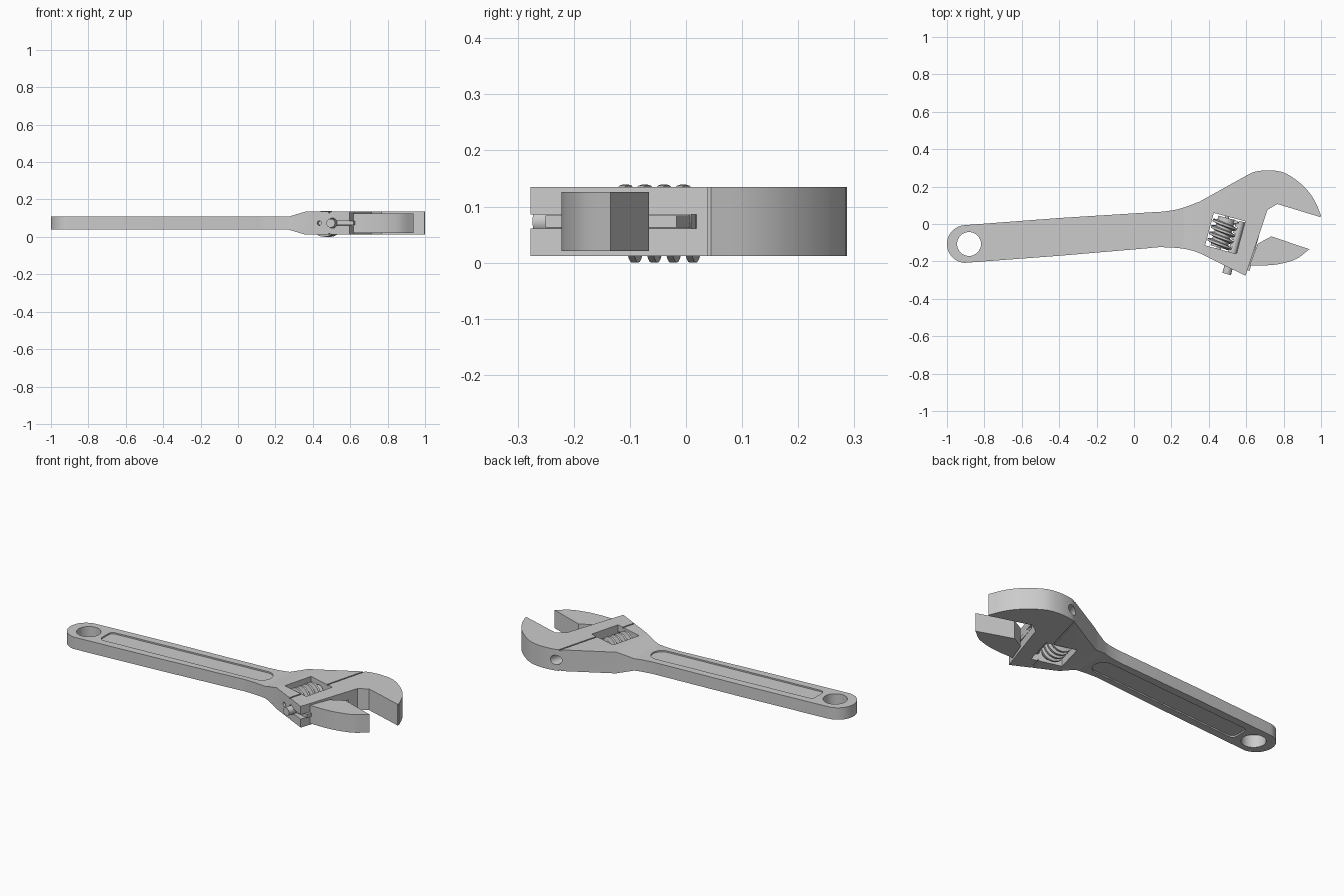
import bpy, bmesh, math
from mathutils import Matrix, Vector

if "Cube" in bpy.data.objects:
    bpy.data.objects.remove(bpy.data.objects["Cube"])

ZC = 0.0735                                     # mid-plane of the tool
# tilted head frame: local x = towards jaw tips, local y = along jaw travel
HEAD = Matrix.Translation((0.5, -0.25, ZC)) @ Matrix.Rotation(math.radians(-15), 4, 'Z')


def finish(name, bm, mat=Matrix()):
    bmesh.ops.recalc_face_normals(bm, faces=bm.faces)
    bm.transform(mat)
    me = bpy.data.meshes.new(name)
    bm.to_mesh(me)
    bm.free()
    ob = bpy.data.objects.new(name, me)
    bpy.context.collection.objects.link(ob)
    return ob


def prism(name, pts, z0, z1, mat=Matrix()):
    bm = bmesh.new()
    f = bm.faces.new([bm.verts.new((x, y, z0)) for x, y in pts])
    r = bmesh.ops.extrude_face_region(bm, geom=[f])
    bmesh.ops.translate(bm, vec=(0, 0, z1 - z0),
                        verts=[v for v in r['geom'] if isinstance(v, bmesh.types.BMVert)])
    return finish(name, bm, mat)


def box(name, x0, x1, y0, y1, z0, z1, mat=HEAD):
    return prism(name, [(x0, y0), (x1, y0), (x1, y1), (x0, y1)], z0, z1, mat)


def rod(name, p, u0, u1, r, z=0, n=32):
    """Cylinder along the jaw travel direction."""
    m = HEAD @ Matrix.Translation((p, 0, z)) @ Matrix.Rotation(math.radians(-90), 4, 'X')
    return prism(name, arc(0, 0, r, 0, 360 - 360 / n, n - 1), u0, u1, m)


def arc(cx, cy, r, a0, a1, n=10):
    return [(cx + r * math.cos(math.radians(a0 + (a1 - a0) * i / n)),
             cy + r * math.sin(math.radians(a0 + (a1 - a0) * i / n))) for i in range(n + 1)]


def spline(pts, n=5):
    """Smooth curve through the points."""
    v = [Vector(p) for p in pts]
    v = [2 * v[0] - v[1]] + v + [2 * v[-1] - v[-2]]
    out = []
    for a, b, c, d in zip(v, v[1:], v[2:], v[3:]):
        for i in range(n):
            t = i / n
            out.append(tuple(0.5 * (2 * b + (c - a) * t + (2 * a - 5 * b + 4 * c - d) * t * t
                                    + (3 * b - a - 3 * c + d) * t ** 3)))
    return out + [tuple(v[-2])]


def boolean(ob, cutter, op='DIFFERENCE'):
    cutter.hide_render = True
    m = ob.modifiers.new('cut', 'BOOLEAN')
    m.object, m.operation, m.solver = cutter, op, 'EXACT'
    bpy.context.view_layer.objects.active = ob
    bpy.ops.object.modifier_apply(modifier='cut')
    bpy.data.objects.remove(cutter)


# body outline: handle, neck, fixed jaw
outline = (
    arc(-0.899, -0.107, 0.101, 266, 94, 24)
    + [(-0.4, 0.032)]
    + spline([(0.1, 0.063), (0.17, 0.068), (0.25, 0.083), (0.35, 0.119)])
    + spline([(0.61, 0.264), (0.65, 0.280), (0.724, 0.287), (0.80, 0.275), (0.87, 0.233),
              (0.93, 0.177), (0.97, 0.117), (1.0, 0.045)])
    + [(0.996, 0.037), (0.766, 0.107), (0.713, 0.075), (0.596, -0.277)]
    + spline([(0.36, -0.160), (0.31, -0.142), (0.24, -0.129), (0.14, -0.124), (0.08, -0.129)])
    + [(-0.4, -0.170)])
body = prism('wrench_body', outline, 0.012, 0.135)

# thin handle, flaring to the thick head
side = [(-1.1, 0.039), (0.27, 0.039), (0.36, 0.012), (1.1, 0.012)]
side += [(x, 2 * ZC - z) for x, z in reversed(side)]
boolean(body, prism('thickness', side, -0.5, 0.5, Matrix.Rotation(math.radians(90), 4, 'X')),
        'INTERSECT')

# hanging hole
boolean(body, prism('hole', arc(-0.882, -0.107, 0.064, 0, 350, 35), -0.1, 0.3))

# recessed handle panels and head grooves on both faces
panel = (arc(0.176, -0.031, 0.058, -86, 94, 16)
         + arc(-0.757, -0.066, 0.027, 94, 180, 6)
         + arc(-0.757, -0.124, 0.027, 180, 274, 6))
for s in (1, -1):
    a, b = sorted((ZC + s * 0.0265, ZC + s * 0.06))
    boolean(body, prism('panel', panel, a, b))
    a, b = sorted((s * 0.0555, s * 0.1))
    boolean(body, box('groove', -0.022, -0.014, -0.1, 0.62, a, b))

# worm window, jaw slot, rack bore, pin hole
boolean(body, box('window', -0.151, 0.023, 0.10, 0.28, -0.2, 0.2))
boolean(body, box('slot', 0.0, 0.16, -0.1, 0.31, -0.0125, 0.0125))
boolean(body, rod('bore', 0, -0.1, 0.62, 0.027))
boolean(body, rod('pin_hole', -0.077, -0.1, 0.15, 0.012))

# sliding jaw with its neck and rack
jaw_pts = ([(0.617, -0.222)]
           + spline([(0.70, -0.222), (0.777, -0.214), (0.868, -0.187), (0.937, -0.135)])
           + [(0.735, -0.066), (0.662, -0.105)])
jaw = prism('sliding_jaw', jaw_pts, 0.021, 0.126)
neck = box('jaw_neck', 0.0, 0.114, 0.03, 0.272, -0.0105, 0.0105)
rack = rod('jaw_rack', 0, -0.018, 0.274, 0.0235)
for i in range(5):
    u = 0.122 + i * 0.0365
    boolean(rack, box('tooth_gap', -0.04, -0.010, u - 0.008, u + 0.008, -0.05, 0.05))

# worm screw: core, pin and helical thread
core = rod('worm_core', -0.077, 0.108, 0.272, 0.046, -0.004)
pin = rod('worm_pin', -0.077, 0.06, 0.30, 0.011)
bm = bmesh.new()
turns, n, pitch = 4.1, 28, 0.0355
steps = int(turns * n)
prev = None
for i in range(steps + 1):
    t = 2 * math.pi * i / n
    u = 0.19 + pitch * (i - steps / 2) / n
    ring = [bm.verts.new((r * math.cos(t), u + w, r * math.sin(t)))
            for r, w in ((0.042, -0.012), (0.0695, -0.006), (0.0695, 0.006), (0.042, 0.012))]
    if prev:
        for k in range(4):
            bm.faces.new((prev[k], prev[k - 1], ring[k - 1], ring[k]))
    else:
        bm.faces.new(ring)
    prev = ring
bm.faces.new(prev)
thread = finish('worm_thread', bm, HEAD @ Matrix.Translation((-0.077, 0, -0.004)))

# smooth curved surfaces, keep edges crisp
bpy.ops.object.select_all(action='DESELECT')
for ob in (body, jaw, neck, rack, core, pin, thread):
    ob.select_set(True)
bpy.context.view_layer.objects.active = body
bpy.ops.object.shade_smooth_by_angle(angle=math.radians(25))
